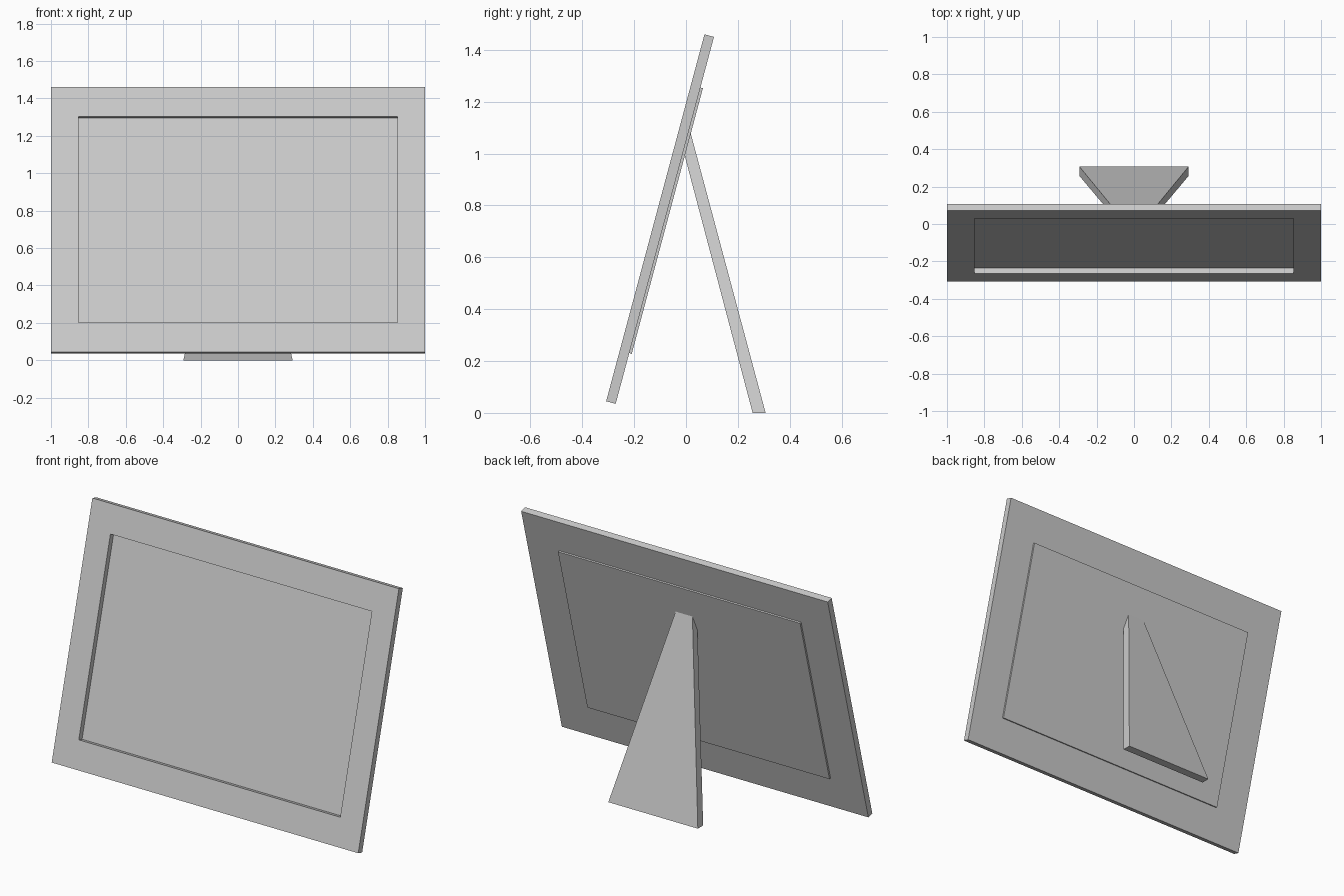
import bpy, bmesh
from math import radians
from mathutils import Matrix

if "Cube" in bpy.data.objects:
    bpy.data.objects.remove(bpy.data.objects["Cube"])

TILT = Matrix.Translation((0, -0.10, 0.7475)) @ Matrix.Rotation(radians(-15), 4, 'X')


def loft(name, rings, matrix=None):
    """Join successive four-point rings with quads and cap both ends."""
    bm = bmesh.new()
    loops = [[bm.verts.new(p) for p in ring] for ring in rings]
    for a, b in zip(loops, loops[1:]):
        for i in range(4):
            j = (i + 1) % 4
            bm.faces.new((a[i], a[j], b[j], b[i]))
    bm.faces.new(loops[0])
    bm.faces.new(loops[-1])
    bmesh.ops.recalc_face_normals(bm, faces=bm.faces)
    if matrix:
        bm.transform(matrix)
    mesh = bpy.data.meshes.new(name)
    bm.to_mesh(mesh)
    bm.free()
    obj = bpy.data.objects.new(name, mesh)
    bpy.context.collection.objects.link(obj)
    return obj


def rect(hx, hz, y):
    return [(-hx, y, -hz), (hx, y, -hz), (hx, y, hz), (-hx, y, hz)]


def bar(hx, front, back, hx_back=None):
    """Cross-section of the stand: front and back edges given as (y, z)."""
    return [(-hx, *front), (hx, *front), (hx, *back), (-hx, *back)]


# Frame: picture recess floor, recess walls, front border, outer sides, back
loft("picture_frame", [
    rect(0.853, 0.57, 0.013),
    rect(0.853, 0.57, -0.019),
    rect(1.0, 0.7325, -0.019),
    rect(1.0, 0.7325, 0.019),
], TILT)

# Backing board slightly proud of the frame's back
loft("backing_board", [
    rect(0.79, 0.53, 0.018),
    rect(0.79, 0.53, 0.029),
], TILT)

# Tapered easel leg, cut flat at the ground and along the backing board
foot = bar(0.292, (0.257, 0.0), (0.307, 0.0))
top_front, top_back = (-0.007, 1.0), (0.015, 1.09)
loft("easel_leg", [
    foot,
    [(-0.07, *top_front), (0.07, *top_front), (0.052, *top_back), (-0.052, *top_back)],
])
